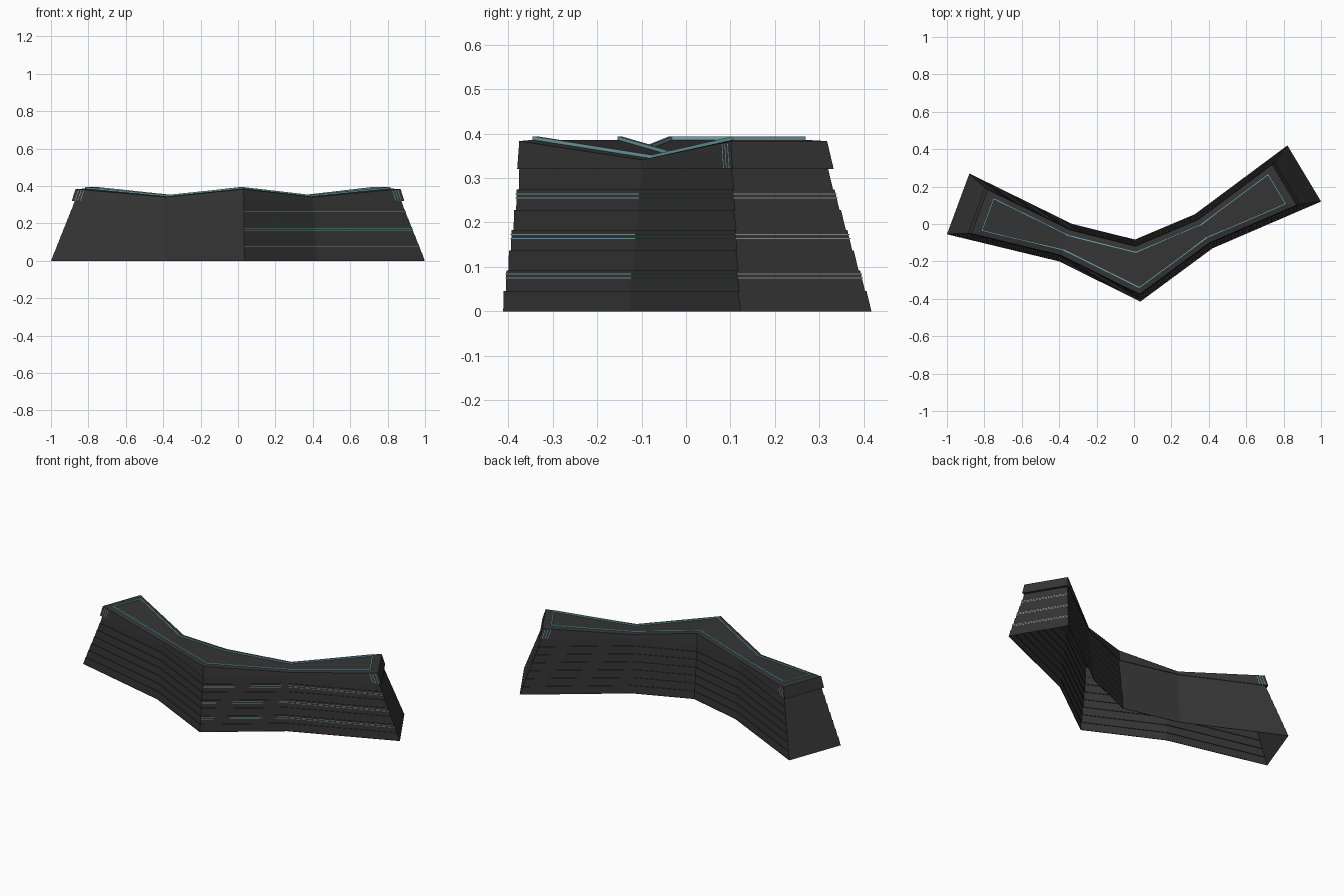
import bpy
from mathutils import Vector

if "Cube" in bpy.data.objects:
    bpy.data.objects.remove(bpy.data.objects["Cube"])

# Ground outline: front run left to right, then back run right to left
BASE = [Vector(p) for p in [(-1, -.055), (-.40, -.20), (.034, -.415), (.42, -.13), (1, .12),
                            (.82, .42), (.325, .052), (.005, -.083), (-.33, 0), (-.88, .27)]]
N = len(BASE)
ENDS = (4, 9)                       # edges that close the two short ends
DIP = [0, .042, 0, .042, 0] * 2     # roof sag at each outline point


def material(name, c):
    m = bpy.data.materials.new(name)
    m.diffuse_color = (*c, 1)
    m.use_nodes = True
    m.node_tree.nodes["Principled BSDF"].inputs["Base Color"].default_value = m.diffuse_color
    return m


DARK = material("charcoal", (.036, .036, .036))
TEAL = material("dusty teal", (.17, .37, .40))
GREY = material("pale grey", (.35, .37, .38))


def outline(side, end):
    """Base outline moved inwards, sides and ends by separate amounts."""
    lines = []
    for i in range(N):
        a, b = BASE[i], BASE[(i + 1) % N]
        d = (b - a).normalized()
        n = Vector((-d.y, d.x))
        lines.append((a + n * (end if i in ENDS else side), d))
    pts = []
    for i in range(N):
        (p, d), (q, e) = lines[i - 1], lines[i]
        w = q - p
        t = (w.x * e.y - w.y * e.x) / (d.x * e.y - d.y * e.x)
        pts.append(p + d * t)
    return pts


def ring(side, end, z, sag=0):
    return [(p.x, p.y, z - sag * DIP[i]) for i, p in enumerate(outline(side, end))]


def make(name, verts, faces, mat):
    me = bpy.data.meshes.new(name)
    me.from_pydata(verts, [], faces)
    me.materials.append(mat)
    ob = bpy.data.objects.new(name, me)
    bpy.context.collection.objects.link(ob)
    return ob


def loft(name, rings, mat, roof=False):
    verts = [v for r in rings for v in r]
    faces = [(k * N + i, k * N + (i + 1) % N, (k + 1) * N + (i + 1) % N, (k + 1) * N + i)
             for k in range(len(rings) - 1) for i in range(N)]
    if roof:
        o = (len(rings) - 1) * N
        faces += [(o + i, o + i + 1, o + 8 - i, o + 9 - i) for i in range(4)]
    return make(name, verts, faces, mat)


# Stepped plank walls, open underneath
PLANKS, WALL_H, END_IN = 7, .32, .118


def wall_inset(z):
    return .003 + .005 * int(z / WALL_H * PLANKS)


rings = [ring(0, 0, 0)]
for k in range(PLANKS):
    for f in (k, k + 1):
        z = WALL_H * f / PLANKS
        rings.append(ring(.003 + .005 * k + .001 * (f - k), END_IN * f / PLANKS, z))
loft("plank_walls", rings, DARK)

# Overhanging cap with sagging roof
loft("roof_cap", [ring(.036, END_IN, .32), ring(.030, .103, .32), ring(.034, .122, .383, 1),
                  ring(.060, .165, .386, 1)], DARK, roof=True)

# Thin raised trim around the roof
loft("roof_trim", [ring(.060, .165, .383, 1), ring(.060, .165, .394, 1),
                   ring(.068, .173, .394, 1), ring(.068, .173, .383, 1)], TEAL)

# Fine seam lines on the right-hand walls
for j, z0 in enumerate((.074, .163, .254)):
    for z in (z0, z0 + .009):
        lo = ring(wall_inset(z) - .001, END_IN * z / WALL_H - .001, z)
        hi = ring(wall_inset(z) - .001, END_IN * z / WALL_H - .001, z + .002)
        for i, mat in ((2, TEAL), (3, TEAL), (4, GREY)):
            make("wall_seam", [lo[i], lo[i + 1], hi[i + 1], hi[i]], [(0, 1, 2, 3)], mat)

# Three slim upright strips beside each cap corner
low, high = ring(.029, .103, .322), ring(.033, .122, .380, 1)
for corner, nxt in ((0, 1), (4, 3), (5, 6), (9, 8)):
    for s in (.03, .06, .09):
        v = []
        for r, t in ((low, s), (low, s + .007), (high, s + .007), (high, s)):
            v.append(Vector(r[corner]).lerp(Vector(r[nxt]), t))
        make("corner_strip", v, [(0, 1, 2, 3)], TEAL)
